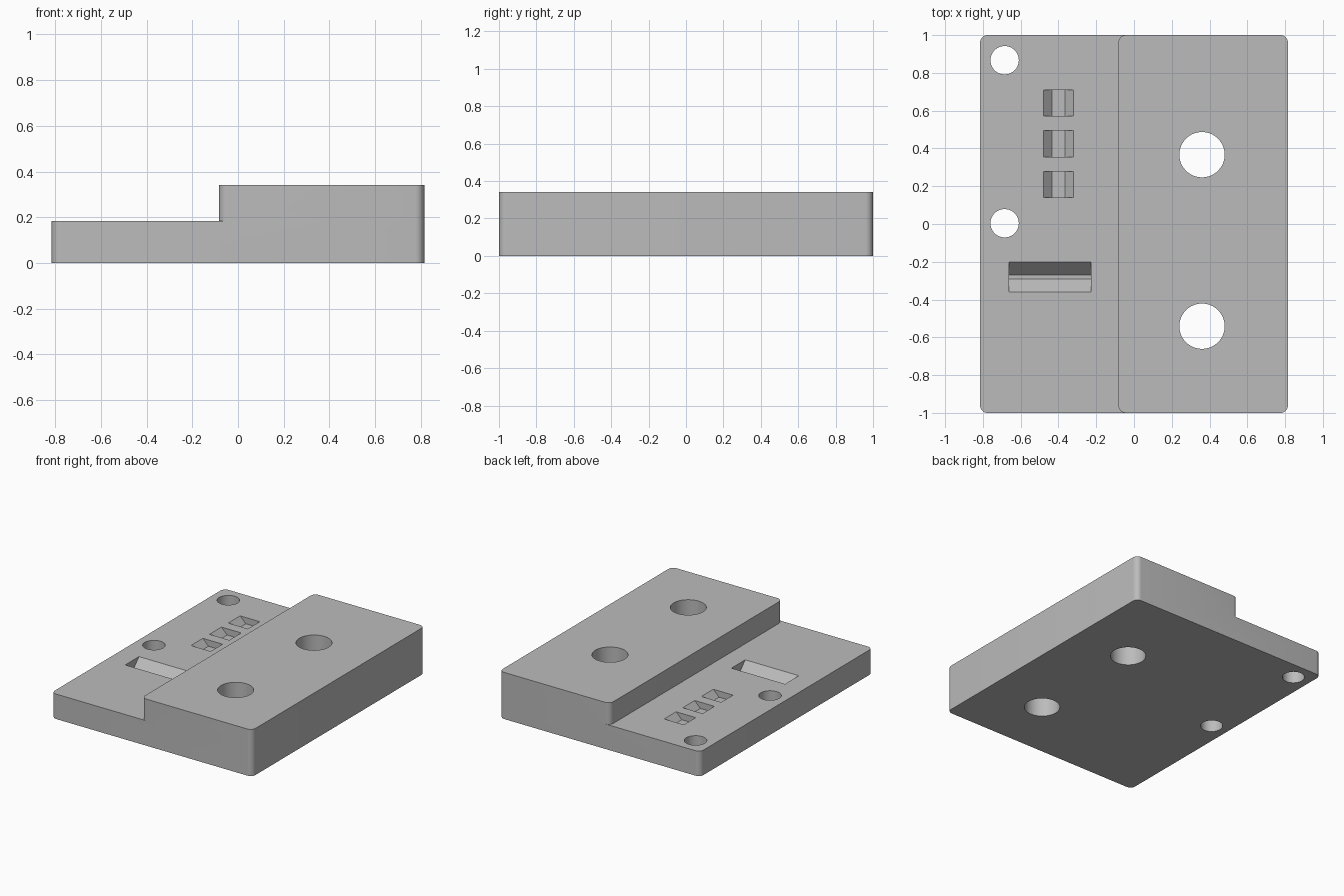
import bpy, bmesh, math
from mathutils import Vector

if "Cube" in bpy.data.objects:
    bpy.data.objects.remove(bpy.data.objects["Cube"], do_unlink=True)

HALF_X, HALF_Y, STEP_X = 0.815, 1.0, -0.083
LOW, HIGH, RADIUS = 0.183, 0.342, 0.04

grey = bpy.data.materials.new("plain_grey")
grey.use_nodes = True
colour = (0.5, 0.5, 0.5, 1)
grey.diffuse_color = colour
grey.node_tree.nodes["Principled BSDF"].inputs["Base Color"].default_value = colour


def prism(bm, outline, offset):
    """Extrude a closed outline into a solid along offset."""
    face = bm.faces.new([bm.verts.new(p) for p in outline])
    extruded = bmesh.ops.extrude_face_region(bm, geom=[face])["geom"]
    verts = [g for g in extruded if isinstance(g, bmesh.types.BMVert)]
    bmesh.ops.translate(bm, vec=Vector(offset), verts=verts)


def finish(bm, name):
    bmesh.ops.recalc_face_normals(bm, faces=bm.faces[:])
    mesh = bpy.data.meshes.new(name)
    bm.to_mesh(mesh)
    bm.free()
    mesh.materials.append(grey)
    obj = bpy.data.objects.new(name, mesh)
    bpy.context.collection.objects.link(obj)
    return obj


def rounded_plate(name, x0, x1, height):
    corners = [(x1, HALF_Y, 1, 1), (x0, HALF_Y, -1, 1),
               (x0, -HALF_Y, -1, -1), (x1, -HALF_Y, 1, -1)]
    outline = []
    for quarter, (x, y, sx, sy) in enumerate(corners):
        for i in range(9):
            a = (quarter + i / 8) * math.pi / 2
            outline.append((x + RADIUS * (math.cos(a) - sx),
                            y + RADIUS * (math.sin(a) - sy), 0))
    bm = bmesh.new()
    prism(bm, outline, (0, 0, height))
    return finish(bm, name)


def groove_section(half, floor, depth):
    """Trapezoid section, open upward, carried straight up past the surface."""
    return [(-half, LOW + 0.05), (-half, LOW), (-floor, LOW - depth),
            (floor, LOW - depth), (half, LOW), (half, LOW + 0.05)]


def boolean(target, tool, operation):
    mod = target.modifiers.new(operation.lower(), "BOOLEAN")
    mod.operation, mod.solver, mod.object = operation, "EXACT", tool
    bpy.context.view_layer.objects.active = target
    bpy.ops.object.modifier_apply(modifier=mod.name)
    bpy.data.objects.remove(tool, do_unlink=True)


# Stepped body: low plate joined with the tall half
body = rounded_plate("stepped_plate", -HALF_X, HALF_X, LOW)
boolean(body, rounded_plate("raised_half", STEP_X, HALF_X, HIGH), "UNION")

# Through holes
cut = bmesh.new()
for x, y, r in [(-0.685, 0.867, 0.075), (-0.685, 0.004, 0.075),
                (0.36, 0.367, 0.12), (0.36, -0.541, 0.12)]:
    circle = [(x + r * math.cos(i * math.tau / 64),
               y + r * math.sin(i * math.tau / 64), -0.1) for i in range(64)]
    prism(cut, circle, (0, 0, 0.6))

# Three short pockets with sloping left and right walls
for i in range(3):
    y = 0.14 + i * 0.216
    prism(cut, [(-0.4 + u, y, z) for u, z in groove_section(0.08, 0.034, 0.046)],
          (0, 0.138, 0))

# Long slot with sloping front and back walls
prism(cut, [(-0.663, -0.281 + u, z) for u, z in groove_section(0.08, 0.01, 0.075)],
      (0.435, 0, 0))
boolean(body, finish(cut, "cutter"), "DIFFERENCE")

# Smooth round walls, sharp edges
bpy.ops.object.select_all(action="DESELECT")
body.select_set(True)
bpy.context.view_layer.objects.active = body
bpy.ops.object.shade_smooth_by_angle(angle=math.radians(30))
